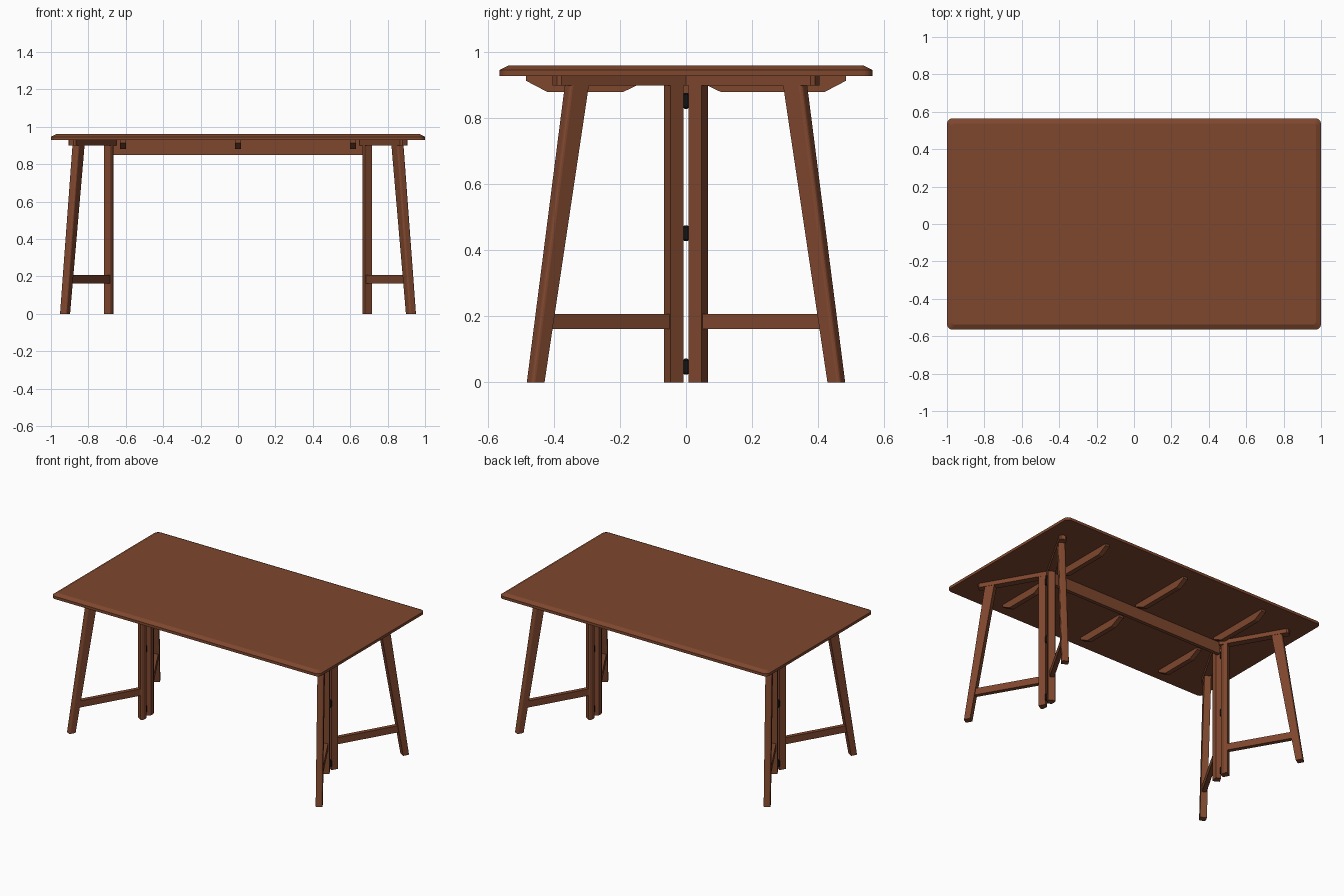
import bpy
import bmesh
from math import cos, sin, pi, radians
from mathutils import Vector

if "Cube" in bpy.data.objects:
    bpy.data.objects.remove(bpy.data.objects["Cube"], do_unlink=True)


def material(name, color):
    m = bpy.data.materials.new(name)
    m.use_nodes = True
    m.diffuse_color = color
    bsdf = next(n for n in m.node_tree.nodes if n.type == 'BSDF_PRINCIPLED')
    bsdf.inputs["Base Color"].default_value = color
    bsdf.inputs["Roughness"].default_value = 0.6
    return m


WOOD = material("brown wood", (0.21, 0.063, 0.027, 1))
BLACK = material("black metal", (0.006, 0.006, 0.006, 1))


def loft(name, rings, mat, smooth=False):
    """Skin a closed solid through rings of equal point count."""
    bm = bmesh.new()
    loops = [[bm.verts.new(p) for p in ring] for ring in rings]
    n = len(loops[0])
    for a, b in zip(loops, loops[1:]):
        for i in range(n):
            j = (i + 1) % n
            bm.faces.new((a[i], a[j], b[j], b[i]))
    bm.faces.new(loops[0])
    bm.faces.new(loops[-1])
    bmesh.ops.recalc_face_normals(bm, faces=bm.faces)
    mesh = bpy.data.meshes.new(name)
    bm.to_mesh(mesh)
    bm.free()
    mesh.materials.append(mat)
    ob = bpy.data.objects.new(name, mesh)
    bpy.context.collection.objects.link(ob)
    if smooth:
        bpy.ops.object.select_all(action='DESELECT')
        bpy.context.view_layer.objects.active = ob
        ob.select_set(True)
        bpy.ops.object.shade_smooth_by_angle(angle=radians(35))
    return ob


def rounded_rect(hx, hy, r, z, steps=6):
    pts = []
    for q, (sx, sy) in enumerate([(1, 1), (-1, 1), (-1, -1), (1, -1)]):
        for k in range(steps + 1):
            a = (q + k / steps) * pi / 2
            pts.append((sx * (hx - r) + r * cos(a), sy * (hy - r) + r * sin(a), z))
    return pts


# Table top with a sloped upper edge
loft("table_top", [rounded_rect(1, 0.565, 0.03, 0.928),
                   rounded_rect(1, 0.565, 0.03, 0.946),
                   rounded_rect(0.972, 0.538, 0.015, 0.96)], WOOD)

# Central beam under the top
loft("center_beam", [[(x, y, z) for y, z in
                      ((-0.012, 0.85), (0.012, 0.85), (0.012, 0.93), (-0.012, 0.93))]
                     for x in (-0.667, 0.667)], WOOD)

# Battens under the top; the rear ones reach further inwards
for side, inner in (("front", 0.12), ("rear", 0.035)):
    sy = -1 if side == "front" else 1
    profile = [(0.485, 0.93), (0.485, 0.914), (0.42, 0.88),
               (inner + 0.07, 0.88), (inner, 0.914), (inner, 0.93)]
    for label, x in (("right", -0.615), ("middle", 0), ("left", 0.615)):
        loft(f"{side}_{label}_batten",
             [[(x + e, sy * y, z) for y, z in profile] for e in (-0.016, 0.016)], WOOD)


# Folding leg frames, each standing on a plane turned outwards
ANGLE = radians(60)
ALONG = Vector((cos(ANGLE), sin(ANGLE)))
ACROSS = Vector((sin(ANGLE), -cos(ANGLE)))
PIVOT = Vector((0.6845, 0.038))


def leg_frame(label, sx, sy):
    def at(s, t, z):
        p = PIVOT + ALONG * s + ACROSS * t
        return (sx * p.x, sy * p.y, z)

    def part(name, rings):
        loft(f"{label}_{name}", [[at(*p) for p in ring] for ring in rings], WOOD)

    # Inner post with its corner facing the beam cut off
    h = 0.0225
    post = [(h, h), (h, -h + 0.004), (h - 0.006, -h),
            (-h + 0.026, -h), (-h, -h + 0.015), (-h, h)]
    part("inner_post", [[(s, t, z) for s, t in post] for z in (0, 0.9)])

    # Tapered, raked outer leg with a rounded outer side
    def leg_section(center, half, z):
        w, r = 0.021, 0.01
        arc = [(half - r + r * sin(k * pi / 6), w - r + r * cos(k * pi / 6))
               for k in range(4)]
        arc += [(s, -t) for s, t in reversed(arc)]
        return [(center + s, t, z) for s, t in arc + [(-half, -w), (-half, w)]]

    part("outer_leg", [leg_section(0.484, 0.021, 0), leg_section(0.34, 0.032, 0.9)])

    # Top rail with clipped outer end
    w = 0.023
    rail = [(-0.03, w), (-0.03, -w), (0.405, -w), (0.415, -w + 0.01),
            (0.415, w - 0.01), (0.405, w)]
    part("top_rail", [[(s, t, z) for s, t in rail] for z in (0.9, 0.929)])

    # Low stretcher
    w = 0.014
    bar = [(0.01, w), (0.01, -w), (0.45, -w), (0.45, w)]
    part("stretcher", [[(s, t, z) for s, t in bar] for z in (0.162, 0.207)])


for side, sx in (("left", 1), ("right", -1)):
    leg_frame(f"front_{side}", sx, -1)
    leg_frame(f"rear_{side}", sx, 1)

    # Hinge barrels between each pair of posts
    for level, zc in (("lower", 0.048), ("middle", 0.452), ("upper", 0.853)):
        rings = [[(sx * 0.69 + r * cos(k * pi / 6), r * sin(k * pi / 6), zc + dz)
                  for k in range(12)]
                 for r, dz in ((0.005, -0.024), (0.009, -0.019),
                               (0.009, 0.019), (0.005, 0.024))]
        loft(f"{side}_{level}_hinge", rings, BLACK, smooth=True)
